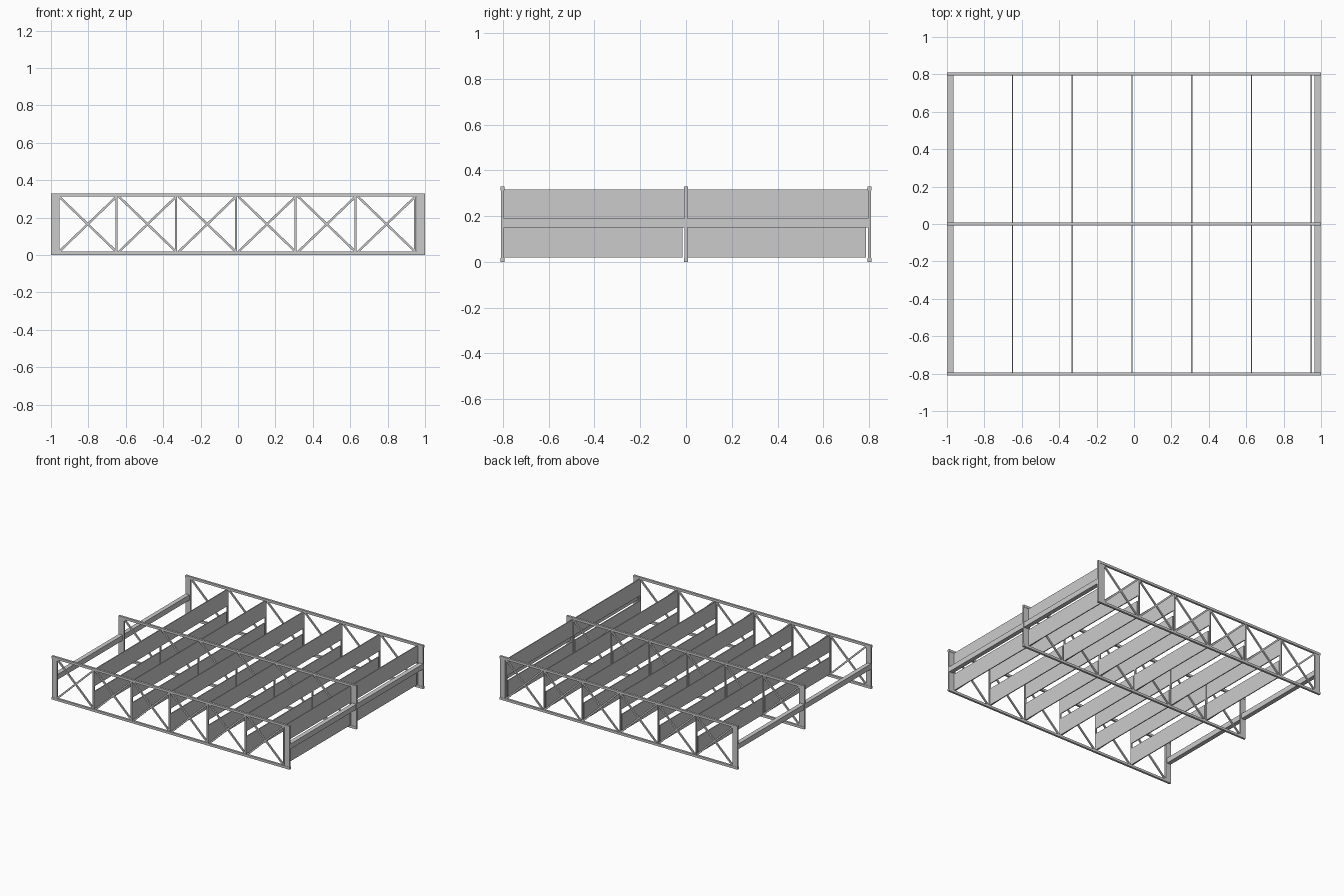
import bpy, math

if "Cube" in bpy.data.objects:
    bpy.data.objects.remove(bpy.data.objects["Cube"])

H = 0.33          # overall height
CH = 0.018        # chord height
TRUSS_Y = (-0.802, 0.0, 0.802)
NODES = [-0.963 + 0.3195 * i for i in range(7)]


def box(name, x, y, z, tilt=0.0):
    """Box from (min, max) ranges, optionally rotated about y."""
    bpy.ops.mesh.primitive_cube_add(
        size=1, location=(sum(x) / 2, sum(y) / 2, sum(z) / 2))
    ob = bpy.context.object
    ob.name = name
    ob.scale = (x[1] - x[0], y[1] - y[0], z[1] - z[0])
    ob.rotation_euler[1] = tilt
    return ob


def brace(name, x0, z0, x1, z1, y):
    """Thin diagonal bar in the truss plane."""
    length = math.hypot(x1 - x0, z1 - z0)
    cx, cz = (x0 + x1) / 2, (z0 + z1) / 2
    box(name, (cx - length / 2, cx + length / 2), (y - 0.005, y + 0.005),
        (cz - 0.006, cz + 0.006), -math.atan2(z1 - z0, x1 - x0))


for y in TRUSS_Y:
    # top and bottom chords
    box("bottom_chord", (-1, 1), (y - 0.008, y + 0.008), (0, CH))
    box("top_chord", (-1, 1), (y - 0.008, y + 0.008), (H - CH, H))
    # wide end posts
    for s in (-1, 1):
        box("end_post", sorted((s, s * 0.955)), (y - 0.006, y + 0.006), (CH, H - CH))
    # intermediate posts
    for x in NODES[1:]:
        box("post", (x - 0.012, x - 0.002), (y - 0.006, y + 0.006), (CH, H - CH))
    # crossed diagonals in each bay
    for a, b in zip(NODES, NODES[1:]):
        a, b = a + 0.007, b - 0.007
        brace("diagonal_up", a, CH, b, H - CH, y)
        brace("diagonal_down", a, H - CH, b, CH, y)

# cross panels: continuous upper board, lower boards stopping short of the truss
for x in NODES[1:]:
    xr = (x - 0.010, x - 0.003)
    for y0, y1 in zip(TRUSS_Y, TRUSS_Y[1:]):
        box("upper_panel", xr, (y0, y1), (0.19, 0.317))
        box("lower_panel", xr, (y0 + 0.005, y1 - 0.015), (0.02, 0.15))

# end cross beams
for s in (-1, 1):
    box("end_beam", sorted((s * 0.998, s * 0.965)), (-0.802, 0.802), (0.15, 0.19))
